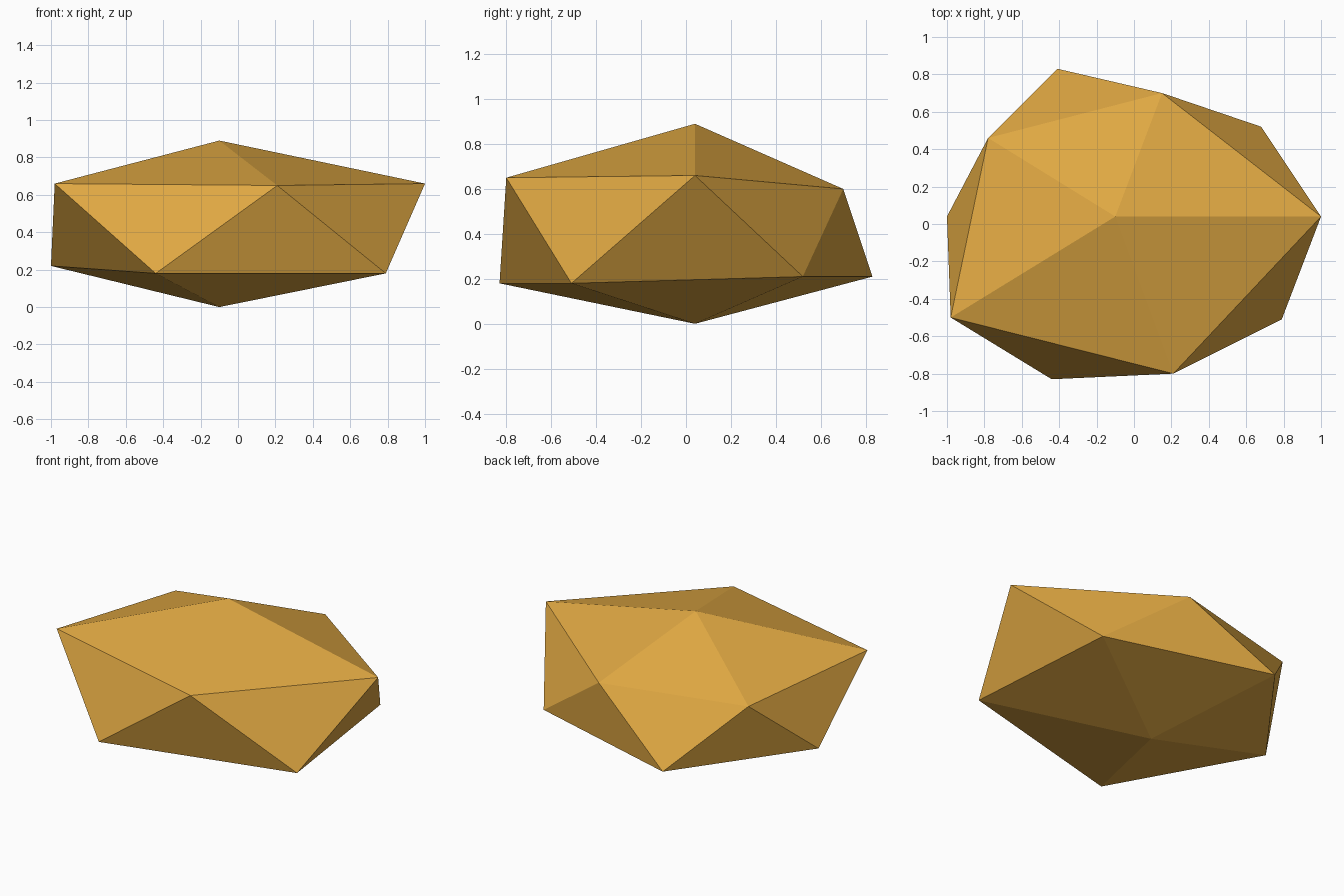
import bpy, bmesh

if "Cube" in bpy.data.objects:
    bpy.data.objects.remove(bpy.data.objects["Cube"])

# Flat golden colour
gold = bpy.data.materials.new("golden_ochre")
gold.diffuse_color = (0.74, 0.39, 0.055, 1.0)
gold.use_nodes = True
gold.node_tree.nodes["Principled BSDF"].inputs["Base Color"].default_value = gold.diffuse_color

# Irregular, flattened twenty-sided rock: two poles and two staggered rings
TOP = (-0.10, 0.04, 0.89)
BOTTOM = (-0.10, 0.04, 0.0)
UPPER = [(1.0, 0.04, 0.66), (0.15, 0.70, 0.60), (-0.78, 0.46, 0.60),
         (-0.98, -0.50, 0.66), (0.21, -0.80, 0.65)]
LOWER = [(0.68, 0.52, 0.21), (-0.41, 0.83, 0.21), (-1.0, 0.04, 0.22),
         (-0.44, -0.83, 0.18), (0.79, -0.51, 0.18)]

bm = bmesh.new()
top, bottom = bm.verts.new(TOP), bm.verts.new(BOTTOM)
up = [bm.verts.new(p) for p in UPPER]
low = [bm.verts.new(p) for p in LOWER]

# Cap, zigzag belt and underside
for i in range(5):
    j = (i + 1) % 5
    bm.faces.new((top, up[i], up[j]))
    bm.faces.new((up[i], low[i], up[j]))
    bm.faces.new((up[j], low[i], low[j]))
    bm.faces.new((bottom, low[j], low[i]))
bmesh.ops.recalc_face_normals(bm, faces=bm.faces)

mesh = bpy.data.meshes.new("rock")
bm.to_mesh(mesh)
bm.free()
mesh.materials.append(gold)
rock = bpy.data.objects.new("rock", mesh)
bpy.context.collection.objects.link(rock)
